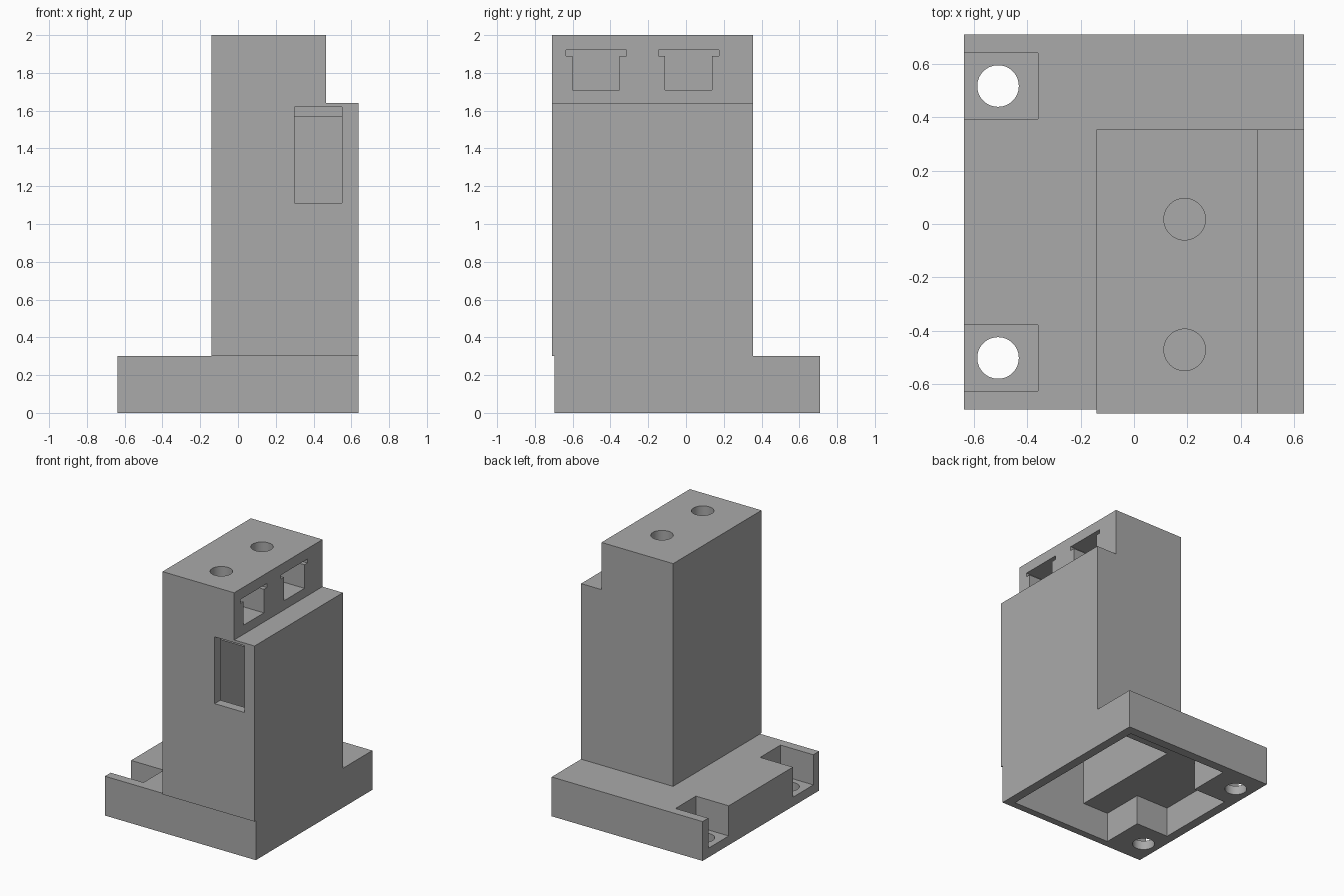
import bpy, bmesh
from mathutils import Matrix

cube = bpy.data.objects.get("Cube")
if cube:
    bpy.data.objects.remove(cube, do_unlink=True)

WALL = 0.07
grey = bpy.data.materials.new("plain_grey")
grey.use_nodes = True
colour = (0.40, 0.40, 0.40, 1)
grey.diffuse_color = colour
grey.node_tree.nodes["Principled BSDF"].inputs["Base Color"].default_value = colour


def finish(name, bm):
    bmesh.ops.recalc_face_normals(bm, faces=bm.faces[:])
    mesh = bpy.data.meshes.new(name)
    bm.to_mesh(mesh)
    bm.free()
    mesh.materials.append(grey)
    obj = bpy.data.objects.new(name, mesh)
    bpy.context.collection.objects.link(obj)
    return obj


def prism(name, points, direction):
    """Extrude a flat outline along a direction."""
    bm = bmesh.new()
    face = bm.faces.new([bm.verts.new(p) for p in points])
    top = bmesh.ops.extrude_face_region(bm, geom=[face])["geom"]
    bmesh.ops.translate(bm, vec=direction,
                        verts=[v for v in top if isinstance(v, bmesh.types.BMVert)])
    return finish(name, bm)


def box(name, x, y, z):
    outline = [(x[0], y[0], z[0]), (x[1], y[0], z[0]), (x[1], y[1], z[0]), (x[0], y[1], z[0])]
    return prism(name, outline, (0, 0, z[1] - z[0]))


def drill(name, x, y, z, radius=0.078):
    bm = bmesh.new()
    bmesh.ops.create_cone(bm, cap_ends=True, segments=48, radius1=radius, radius2=radius,
                          depth=z[1] - z[0],
                          matrix=Matrix.Translation((x, y, (z[0] + z[1]) / 2)))
    return finish(name, bm)


def combine(target, tool, operation="DIFFERENCE"):
    mod = target.modifiers.new(tool.name, "BOOLEAN")
    mod.object, mod.operation, mod.solver = tool, operation, "EXACT"
    bpy.context.view_layer.objects.active = target
    bpy.ops.object.modifier_apply(modifier=mod.name)
    bpy.data.objects.remove(tool, do_unlink=True)


# Base slab and stepped tower
side, front, back = 0.637, -0.71, 0.355
housing = box("stepped_housing", (-side, side), (-0.695, 0.71), (0, 0.30))
step = [(-0.14, 0.30), (side, 0.30), (side, 1.64), (0.465, 1.64), (0.465, 2), (-0.14, 2)]
tower = prism("tower", [(x, front, z) for x, z in step], (0, back - front, 0))
combine(housing, tower, "UNION")

# Hollow underside, leaving solid corners around the screw recesses
inner, edge, corner = side - WALL, -0.64, -0.29
plan = [(inner, edge), (inner, 0.64), (corner, 0.64), (corner, 0.325),
        (-inner, 0.325), (-inner, -0.31), (corner, -0.31), (corner, edge)]
combine(housing, prism("base_cavity", [(x, y, -0.1) for x, y in plan], (0, 0, 0.33)))
combine(housing, box("tower_cavity", (-0.14 + WALL, inner), (edge, back - WALL), (-0.1, 1.57)))

# Screw recesses open to the side, with through holes
for y in (-0.5025, 0.5175):
    combine(housing, box("recess", (-0.8, -0.36), (y - 0.123, y + 0.123), (WALL, 0.5)))
    combine(housing, drill("screw_hole", -0.51, y, (-0.2, 0.4)))

# Front opening into the tower
combine(housing, box("front_opening", (0.30, 0.55), (-0.8, edge), (1.11, 1.62)))

# Side pockets with a wide top groove, reached by holes from above
for y in (-0.476, 0.014):
    combine(housing, box("pocket", (0.06, 0.6), (y - 0.124, y + 0.124), (1.71, 1.90)))
    combine(housing, box("groove", (0.06, 0.6), (y - 0.16, y + 0.16), (1.89, 1.92)))
    combine(housing, drill("top_hole", 0.19, y + 0.004, (1.85, 2.1)))

# Smooth bores, sharp edges
housing.select_set(True)
bpy.context.view_layer.objects.active = housing
bpy.ops.object.shade_smooth_by_angle()
